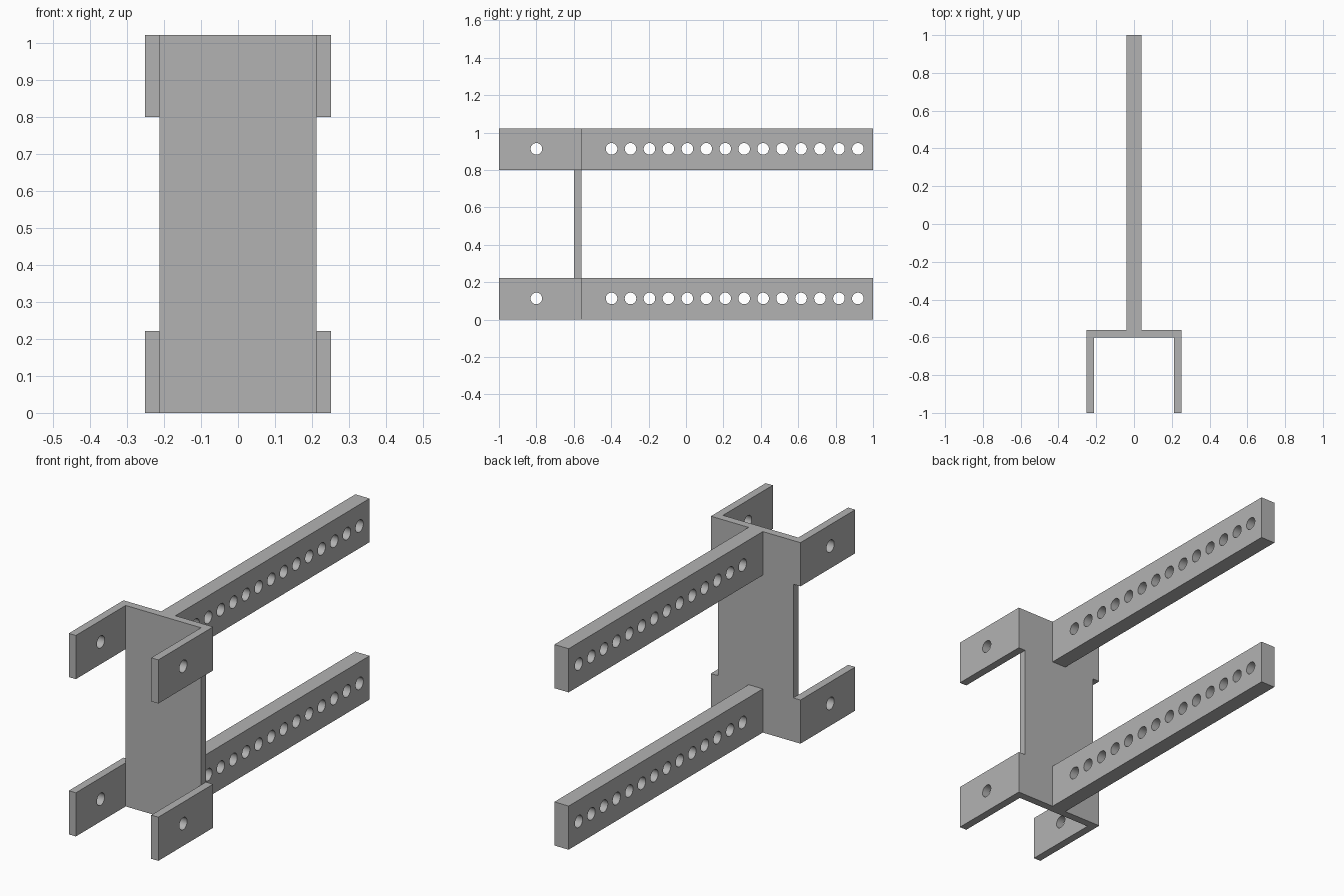
import bpy
import bmesh
from math import pi
from mathutils import Matrix, Vector

cube = bpy.data.objects.get("Cube")
if cube:
    bpy.data.objects.remove(cube)

# Main dimensions
HEIGHT = 1.022
ARM_H = 0.222
WALL = 0.04
HALF_W = 0.252
PLATE_FRONT, PLATE_BACK = -0.6, -0.56
HOLE_R = 0.031

# Single grey material
grey = bpy.data.materials.new("plain grey")
grey.use_nodes = True
COLOUR = (0.45, 0.45, 0.45, 1)
grey.diffuse_color = COLOUR
grey.node_tree.nodes["Principled BSDF"].inputs["Base Color"].default_value = COLOUR


def add_mesh(name, bm):
    mesh = bpy.data.meshes.new(name)
    bm.to_mesh(mesh)
    bm.free()
    mesh.materials.append(grey)
    obj = bpy.data.objects.new(name, mesh)
    bpy.context.collection.objects.link(obj)
    return obj


def box(name, low, high):
    low, high = Vector(low), Vector(high)
    bm = bmesh.new()
    bmesh.ops.create_cube(bm, size=1, matrix=Matrix.Translation((low + high) / 2)
                          @ Matrix.Diagonal((high - low).to_4d()))
    return add_mesh(name, bm)


def drill(obj, x, ys, z):
    """Cut a row of round holes running along x."""
    bm = bmesh.new()
    for y in ys:
        bmesh.ops.create_cone(bm, cap_ends=True, segments=32, radius1=HOLE_R,
                              radius2=HOLE_R, depth=0.2,
                              matrix=Matrix.Translation((x, y, z)) @ Matrix.Rotation(pi / 2, 4, 'Y'))
    cutter = add_mesh("hole_cutter", bm)
    cutter.hide_render = True
    mod = obj.modifiers.new("holes", 'BOOLEAN')
    mod.operation = 'DIFFERENCE'
    mod.solver = 'EXACT'
    mod.object = cutter
    bpy.ops.object.select_all(action='DESELECT')
    bpy.context.view_layer.objects.active = obj
    obj.select_set(True)
    bpy.ops.object.modifier_apply(modifier=mod.name)
    bpy.data.objects.remove(cutter)
    bpy.ops.object.shade_smooth_by_angle(angle=pi / 6)


# Upright plate
inner = HALF_W - WALL
box("upright_plate", (-inner, PLATE_FRONT, 0), (inner, PLATE_BACK, HEIGHT))

# Rail and pair of side lugs at each level
rail_holes = [-0.398 + 0.1013 * i for i in range(14)]
for level, base in (("lower", 0), ("upper", HEIGHT - ARM_H)):
    top, mid = base + ARM_H, base + ARM_H / 2 + 0.002
    rail = box(level + "_rail", (-WALL, PLATE_BACK, base), (WALL, 1, top))
    drill(rail, 0, rail_holes, mid)
    for side, sign in (("left", 1), ("right", -1)):
        xs = sorted((sign * inner, sign * HALF_W))
        lug = box(f"{level}_{side}_lug", (xs[0], -1, base), (xs[1], PLATE_BACK, top))
        drill(lug, sign * (inner + WALL / 2), [-0.8], mid)
